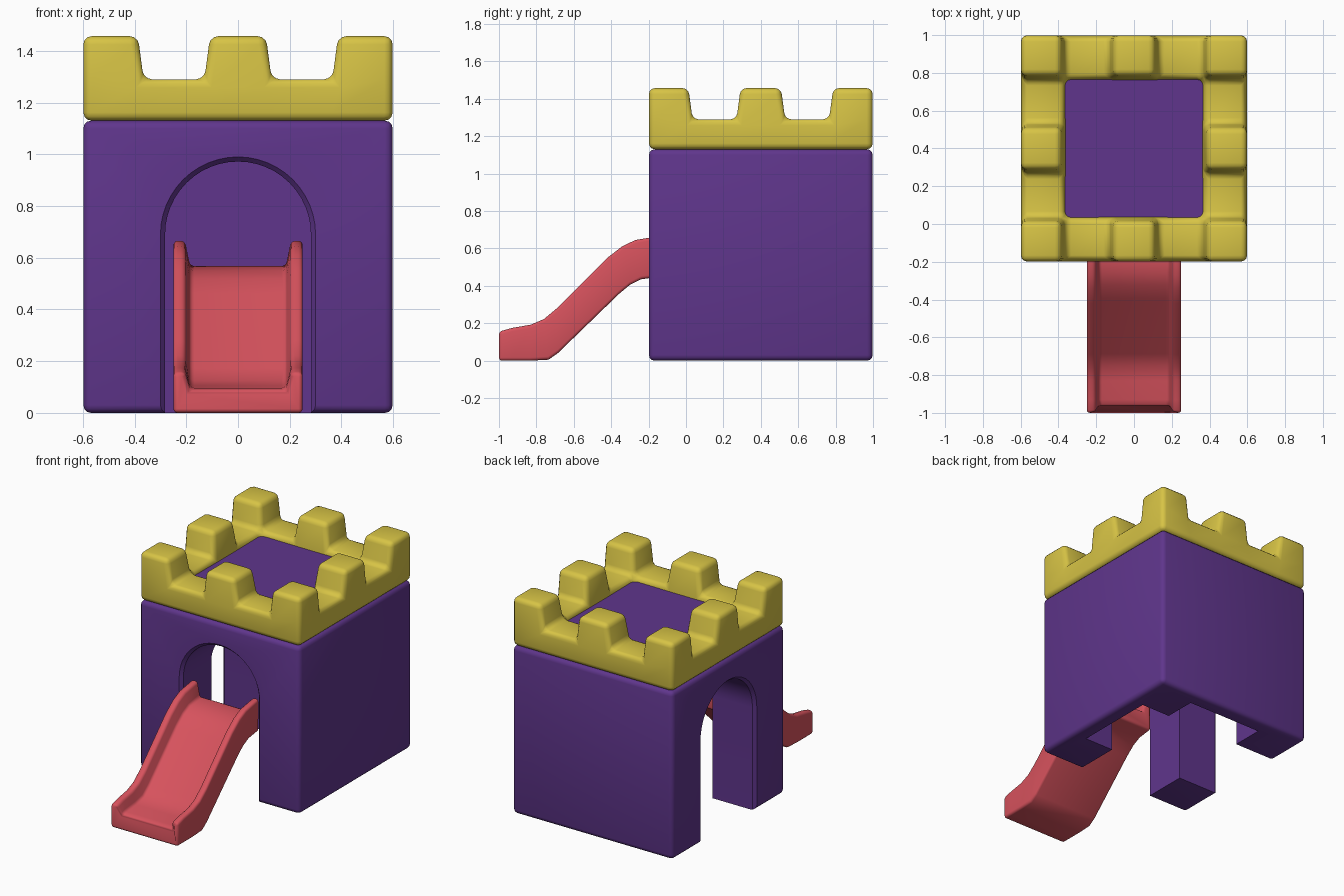
import bpy, bmesh, math
from mathutils import Vector

if "Cube" in bpy.data.objects:
    bpy.data.objects.remove(bpy.data.objects["Cube"], do_unlink=True)

CENTRE_Y = 0.4      # tower centre
HALF = 0.598        # tower half width
WALL_TOP = 1.13


def material(name, rgb):
    m = bpy.data.materials.new(name)
    m.use_nodes = True
    m.diffuse_color = (*rgb, 1)
    m.node_tree.nodes["Principled BSDF"].inputs["Base Color"].default_value = (*rgb, 1)
    return m


purple = material("purple plastic", (0.115, 0.036, 0.262))
yellow = material("yellow plastic", (0.68, 0.55, 0.06))
red = material("red plastic", (0.68, 0.085, 0.11))


def make(name, bm, mat):
    bmesh.ops.recalc_face_normals(bm, faces=bm.faces)
    mesh = bpy.data.meshes.new(name)
    bm.to_mesh(mesh)
    bm.free()
    mesh.materials.append(mat)
    ob = bpy.data.objects.new(name, mesh)
    bpy.context.collection.objects.link(ob)
    return ob


def box(name, size, centre, mat):
    bm = bmesh.new()
    bmesh.ops.create_cube(bm, size=1)
    for v in bm.verts:
        v.co = Vector(a * b for a, b in zip(v.co, size)) + Vector(centre)
    return make(name, bm, mat)


def loft(name, sections, mat):
    """Skin closed sections together and cap both ends."""
    bm = bmesh.new()
    rings = [[bm.verts.new(p) for p in s] for s in sections]
    n = len(rings[0])
    for a, b in zip(rings, rings[1:]):
        for i in range(n):
            j = (i + 1) % n
            bm.faces.new((a[i], a[j], b[j], b[i]))
    bm.faces.new(rings[0])
    bm.faces.new(rings[-1][::-1])
    return make(name, bm, mat)


def bevel(ob, width, segments=3):
    m = ob.modifiers.new("Rounding", 'BEVEL')
    m.width, m.segments = width, segments
    m.limit_method, m.angle_limit = 'ANGLE', math.radians(40)


def finish(ob, angle=35):
    """Bake the modifiers, then smooth the rounded edges."""
    dg = bpy.context.evaluated_depsgraph_get()
    dg.update()
    mesh = bpy.data.meshes.new_from_object(ob.evaluated_get(dg))
    ob.modifiers.clear()
    ob.data = mesh
    bpy.ops.object.select_all(action='DESELECT')
    ob.select_set(True)
    bpy.context.view_layer.objects.active = ob
    bpy.ops.object.shade_smooth_by_angle(angle=math.radians(angle))


# Tower block with two arched tunnels, each stopping at a thin blind wall
def arch(radius, spring=0.69, steps=24):
    pts = [(radius, -0.1)]
    for i in range(steps + 1):
        a = math.pi * i / steps
        pts.append((radius * math.cos(a), spring + radius * math.sin(a)))
    return pts + [(-radius, -0.1)]


def tunnel(name, side):
    stations = [(-0.65, 0.3), (-HALF, 0.3), (-HALF + 0.02, 0.282), (0.5, 0.282)]
    sections = []
    for d, r in stations:
        if side:
            sections.append([(d, CENTRE_Y + u, z) for u, z in arch(r)])
        else:
            sections.append([(u, CENTRE_Y + d, z) for u, z in arch(r)])
    ob = loft(name, sections, purple)
    ob.hide_render = True
    ob.hide_set(True)
    return ob


tower = box("tower_walls", (2 * HALF, 2 * HALF, WALL_TOP), (0, CENTRE_Y, WALL_TOP / 2), purple)
bevel(tower, 0.03)
cutters = [tunnel("front_arch_cutter", False), tunnel("side_arch_cutter", True)]
for c in cutters:
    m = tower.modifiers.new("Arch", 'BOOLEAN')
    m.operation, m.solver, m.object = 'DIFFERENCE', 'EXACT', c
finish(tower)
for c in cutters:
    bpy.data.objects.remove(c, do_unlink=True)

# Roof deck inside the parapet
box("roof_deck", (0.84, 0.84, 0.15), (0, CENTRE_Y, 1.185), purple)

# Parapet: ring of cells, with corner and middle cells raised as merlons
cols = [-HALF, -0.365, -0.13, 0.13, 0.365, HALF]
bm = bmesh.new()
grid = [[bm.verts.new((x, y, WALL_TOP)) for x in cols] for y in cols]
for j in range(5):
    for i in range(5):
        if i in (0, 4) or j in (0, 4):
            bm.faces.new((grid[j][i], grid[j][i + 1], grid[j + 1][i + 1], grid[j + 1][i]))
for v in [v for v in bm.verts if not v.link_faces]:
    bm.verts.remove(v)


def raise_faces(faces, z):
    out = bmesh.ops.extrude_face_region(bm, geom=faces)["geom"]
    for v in out:
        if isinstance(v, bmesh.types.BMVert):
            v.co.z = z
    return [f for f in out if isinstance(f, bmesh.types.BMFace)]


lower = list(bm.faces)
tops = raise_faces(lower, 1.29)
merlons = []
for f in tops:
    c = f.calc_center_median()
    k = [min(range(5), key=lambda i: abs((cols[i] + cols[i + 1]) / 2 - a)) for a in (c.x, c.y)]
    if k[0] % 2 == 0 and k[1] % 2 == 0:
        merlons.append(f)
for f in merlons:
    new = raise_faces([f], 1.457)[0]
    c = new.calc_center_median()
    for v in new.verts:
        for axis in (0, 1):
            if abs(v.co[axis]) < HALF - 0.01:     # taper, keeping outer faces flush
                v.co[axis] -= 0.022 * math.copysign(1, v.co[axis] - c[axis])
bmesh.ops.delete(bm, geom=[f for f in merlons + lower if f.is_valid
                           and all(len(e.link_faces) > 2 for e in f.edges)], context='FACES_ONLY')
bmesh.ops.translate(bm, verts=bm.verts, vec=(0, CENTRE_Y, 0))
parapet = make("parapet", bm, yellow)
bevel(parapet, 0.032)
finish(parapet)

# Slide: trough section lofted along its path (rail top y, z, underside y, z)
path = [(-1.0, 0.155, -1.0, 0), (-0.93, 0.175, -0.93, 0), (-0.83, 0.192, -0.83, 0),
        (-0.76, 0.222, -0.735, 0.005), (-0.69, 0.28, -0.685, 0.04),
        (-0.42, 0.55, -0.36, 0.355), (-0.34, 0.612, -0.3, 0.405),
        (-0.27, 0.645, -0.24, 0.435), (-0.13, 0.668, -0.13, 0.45)]
sections = []
for n, (ty, tz, by, bz) in enumerate(path):
    top, base = Vector((0, ty, tz)), Vector((0, by, bz))
    bed = top.lerp(base, 0.45)
    if n == 0:
        bed.y += 0.03
    half = [(0.25, base), (0.25, top), (0.205, top), (0.185, bed)]
    right = [p + Vector((x, 0, 0)) for x, p in half]
    left = [p - Vector((x, 0, 0)) for x, p in reversed(half)]
    sections.append(right + left)
slide = loft("slide", sections, red)
bevel(slide, 0.016)
finish(slide, 40)
